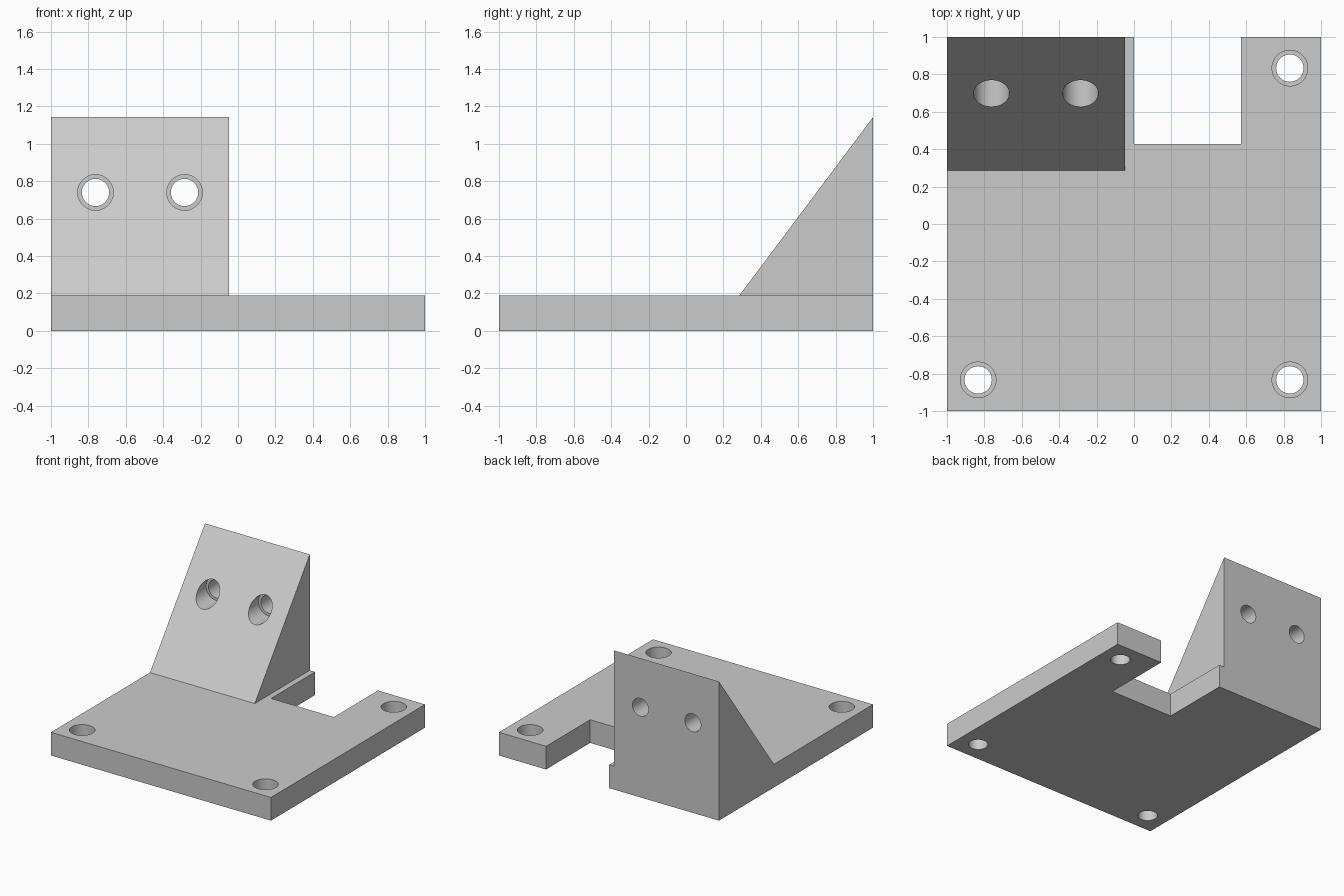
import bpy, bmesh, math
from mathutils import Matrix, Vector

if "Cube" in bpy.data.objects:
    bpy.data.objects.remove(bpy.data.objects["Cube"], do_unlink=True)

U = 2 / 21                      # design unit: the plate is 21 units wide
T = 2 * U                       # plate thickness
BORE, HOLE = U, 0.073           # counterbore and through-hole radii

grey = bpy.data.materials.new("plain grey")
grey.use_nodes = True
colour = (0.6, 0.6, 0.6, 1)
grey.diffuse_color = colour
grey.node_tree.nodes["Principled BSDF"].inputs["Base Color"].default_value = colour


def make_object(name, bm):
    bmesh.ops.recalc_face_normals(bm, faces=bm.faces)
    mesh = bpy.data.meshes.new(name)
    bm.to_mesh(mesh)
    bm.free()
    mesh.materials.append(grey)
    obj = bpy.data.objects.new(name, mesh)
    bpy.context.collection.objects.link(obj)
    return obj


def prism(name, points, direction):
    bm = bmesh.new()
    face = bm.faces.new([bm.verts.new(p) for p in points])
    ext = bmesh.ops.extrude_face_region(bm, geom=[face])
    verts = [g for g in ext["geom"] if isinstance(g, bmesh.types.BMVert)]
    bmesh.ops.translate(bm, verts=verts, vec=direction)
    return make_object(name, bm)


def stepped_cutter(name, ledge, rotation):
    """Counterbore pin: wide above the ledge, narrow below it."""
    bm = bmesh.new()
    rings = []
    for r, h in ((HOLE, -0.5), (HOLE, 0), (BORE, 0), (BORE, 1)):
        rings.append(bmesh.ops.create_circle(
            bm, segments=48, radius=r, matrix=Matrix.Translation((0, 0, h)))["verts"])
    for a, b in zip(rings, rings[1:]):
        for i in range(48):
            j = (i + 1) % 48
            bm.faces.new((a[i], a[j], b[j], b[i]))
    bm.faces.new(rings[0])
    bm.faces.new(rings[-1])
    bm.transform(Matrix.Translation(ledge) @ rotation)
    obj = make_object(name, bm)
    obj.hide_render = True
    return obj


def combine(body, tool, operation):
    mod = body.modifiers.new(operation, "BOOLEAN")
    mod.operation = operation
    mod.solver = "EXACT"
    mod.object = tool
    bpy.context.view_layer.objects.active = body
    bpy.ops.object.modifier_apply(modifier=mod.name)
    bpy.data.objects.remove(tool, do_unlink=True)


# Notched base plate
notch_y = 1 - 6 * U
outline = [(-1, -1), (1, -1), (1, 1), (6 * U, 1), (6 * U, notch_y),
           (0, notch_y), (0, 1), (-1, 1)]
bracket = prism("mounting_bracket", [(x, y, 0) for x, y in outline], Vector((0, 0, T)))

# Sloped wedge, sunk into the plate and flush with its back and right side
front_y = 1 - 7.5 * U
wedge = prism("wedge", [(-1, front_y, T), (-1, front_y, T / 2), (-1, 1, T / 2),
                        (-1, 1, T + 10 * U)], Vector((10 * U, 0, 0)))
combine(bracket, wedge, "UNION")

# Counterbored holes: three through the plate, two through the wedge
inset = 1 - 1.75 * U
for x, y in ((-inset, -inset), (inset, -inset), (inset, inset)):
    combine(bracket, stepped_cutter("plate_hole", (x, y, U), Matrix()), "DIFFERENCE")
for x in (-1 + 2.5 * U, -1 + 7.5 * U):
    turn = Matrix.Rotation(math.pi / 2, 4, "X")
    combine(bracket, stepped_cutter("wedge_hole", (x, 1 - 2 * U, 0.74), turn), "DIFFERENCE")

# Smooth hole walls, crisp edges
bpy.ops.object.select_all(action="DESELECT")
bracket.select_set(True)
bpy.context.view_layer.objects.active = bracket
bpy.ops.object.shade_smooth_by_angle(angle=math.radians(30))
